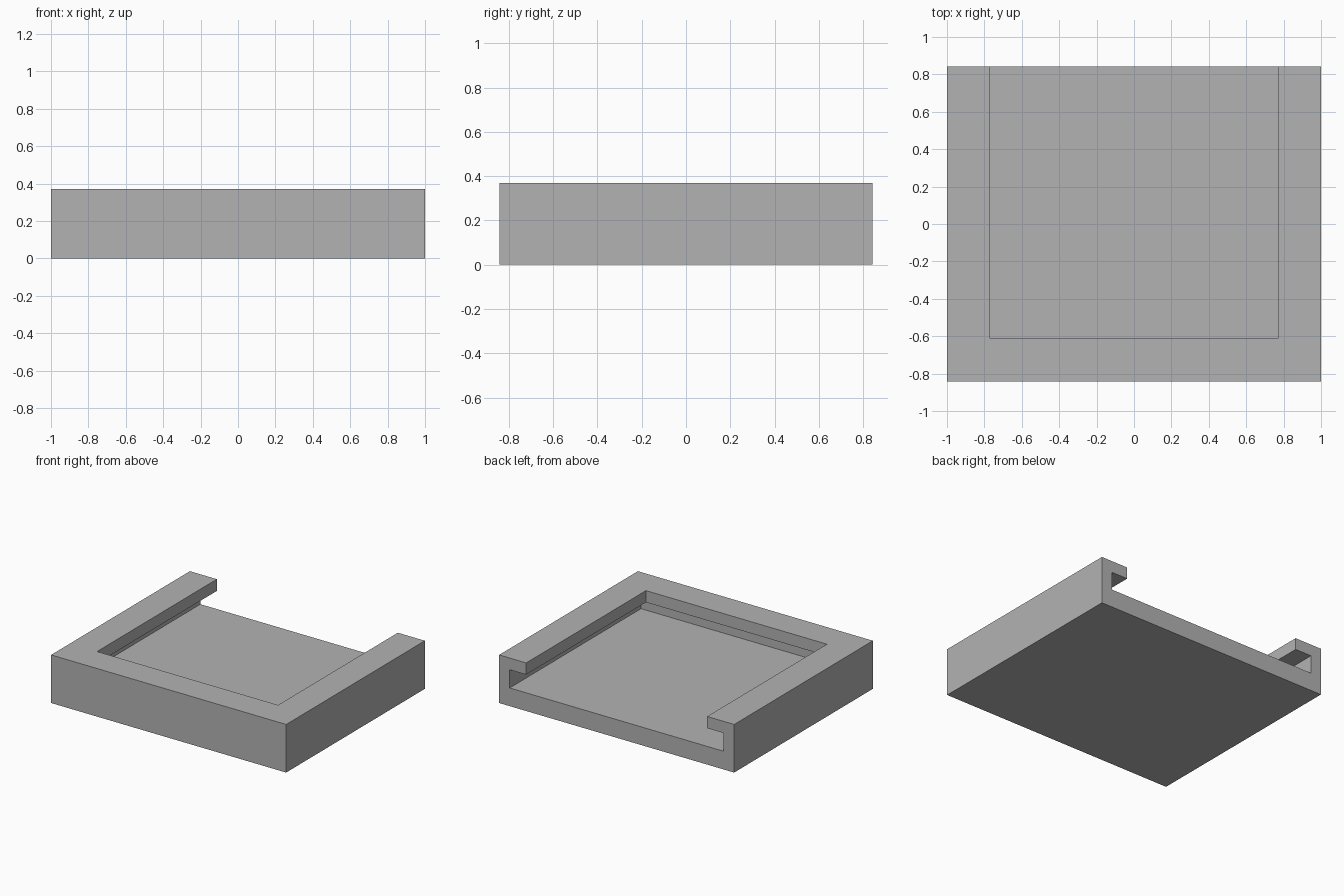
import bpy

if "Cube" in bpy.data.objects:
    bpy.data.objects.remove(bpy.data.objects["Cube"], do_unlink=True)

HALF_X, HALF_Y, HEIGHT = 1.0, 0.843, 0.37
FLOOR, LIP_UNDERSIDE = 0.14, 0.28
WALL, RIM = 0.09, 0.23      # wall thickness, rim width including the lip
OVERSHOOT = 0.2             # cutters run past the open back and the top

grey = bpy.data.materials.new("plain grey")
grey.use_nodes = True
grey.diffuse_color = (0.45, 0.45, 0.45, 1)
grey.node_tree.nodes["Principled BSDF"].inputs["Base Color"].default_value = (0.45, 0.45, 0.45, 1)


def box(name, low, high):
    """Axis-aligned box between two corners."""
    centre = [(a + b) / 2 for a, b in zip(low, high)]
    bpy.ops.mesh.primitive_cube_add(size=1, location=centre)
    obj = bpy.context.object
    obj.name = name
    obj.scale = [b - a for a, b in zip(low, high)]
    bpy.ops.object.transform_apply(location=True, rotation=False, scale=True)
    obj.data.materials.append(grey)
    return obj


def pocket(name, inset, bottom, top):
    """Cutter inset from both sides and the front, open at the back."""
    cutter = box(name, (inset - HALF_X, inset - HALF_Y, bottom),
                 (HALF_X - inset, HALF_Y + OVERSHOOT, top))
    cutter.hide_render = True
    return cutter


# Solid tray block
tray = box("tray", (-HALF_X, -HALF_Y, 0), (HALF_X, HALF_Y, HEIGHT))

# Wide slot under the lip, then the narrower opening through the top
cutters = [pocket("slot_cutter", WALL, FLOOR, LIP_UNDERSIDE),
           pocket("opening_cutter", RIM, (FLOOR + LIP_UNDERSIDE) / 2, HEIGHT + OVERSHOOT)]
for cutter in cutters:
    cut = tray.modifiers.new(cutter.name, "BOOLEAN")
    cut.operation = "DIFFERENCE"
    cut.solver = "EXACT"
    cut.object = cutter

# Apply the cuts and discard the cutters
bpy.context.view_layer.update()
evaluated = tray.evaluated_get(bpy.context.evaluated_depsgraph_get())
finished = bpy.data.meshes.new_from_object(evaluated)
tray.modifiers.clear()
tray.data = finished
finished.materials.clear()
finished.materials.append(grey)
for face in finished.polygons:
    face.material_index = 0
for cutter in cutters:
    bpy.data.objects.remove(cutter, do_unlink=True)
